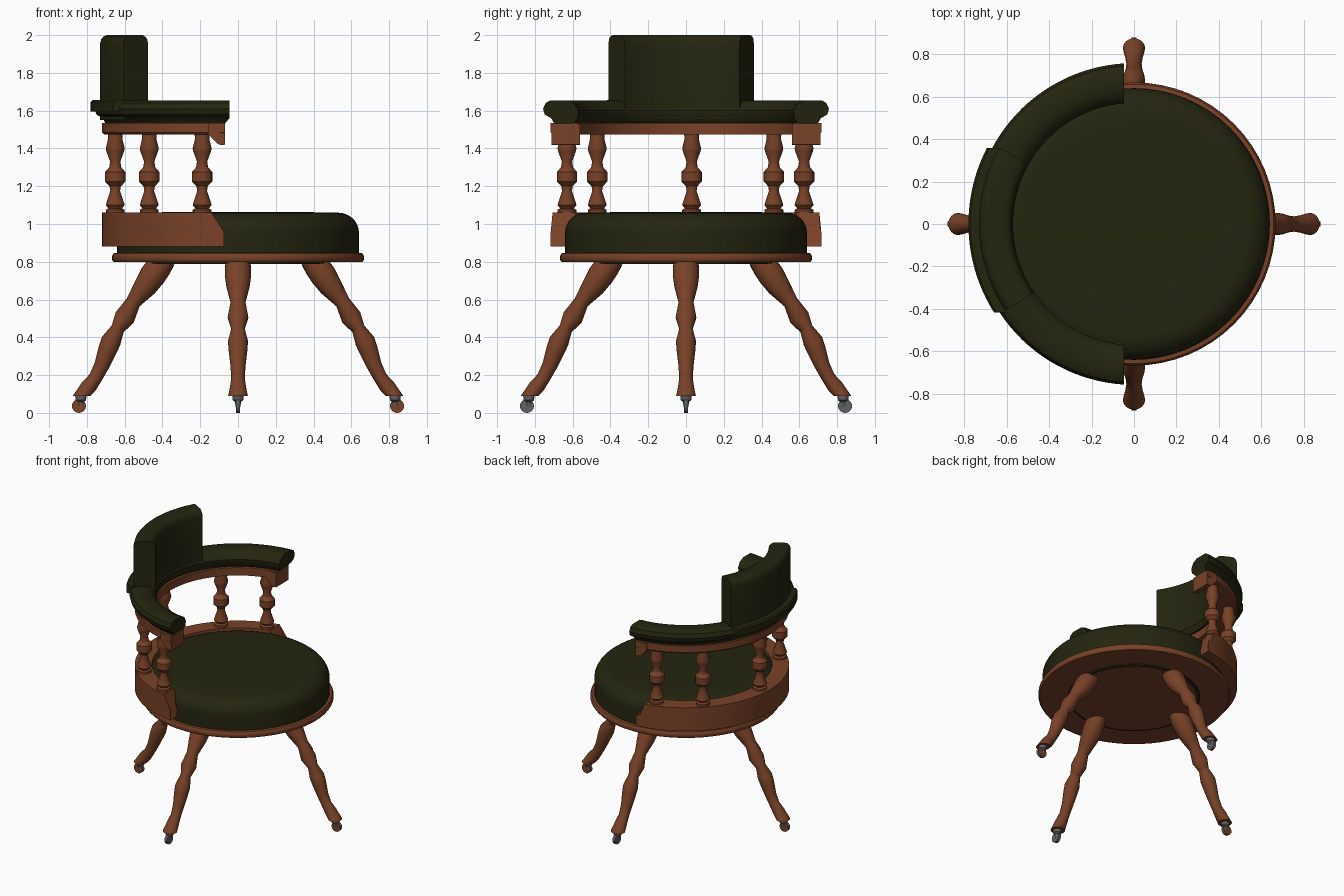
import bpy, bmesh, math
from mathutils import Vector, Matrix

if "Cube" in bpy.data.objects:
    bpy.data.objects.remove(bpy.data.objects["Cube"])


def material(name, col):
    m = bpy.data.materials.new(name)
    m.diffuse_color = (*col, 1)
    m.use_nodes = True
    m.node_tree.nodes["Principled BSDF"].inputs["Base Color"].default_value = m.diffuse_color
    return m


WOOD = material("reddish_wood", (0.19, 0.054, 0.021))
GREEN = material("dark_green_leather", (0.018, 0.018, 0.005))
METAL = material("grey_metal", (0.12, 0.12, 0.12))


def skin(name, rings, mats, matrix=None, angle=35):
    """Join equal closed rings into a capped, smooth shaded solid."""
    bm = bmesh.new()
    loops = [[bm.verts.new(p) for p in ring] for ring in rings]
    n = len(loops[0])
    for a, b in zip(loops, loops[1:]):
        for i in range(n):
            j = (i + 1) % n
            bm.faces.new((a[i], a[j], b[j], b[i]))
    bm.faces.new(loops[0])
    bm.faces.new(loops[-1])
    bmesh.ops.recalc_face_normals(bm, faces=bm.faces)
    me = bpy.data.meshes.new(name)
    bm.to_mesh(me)
    bm.free()
    for m in mats:
        me.materials.append(m)
    me.shade_smooth()
    me.set_sharp_from_angle(angle=math.radians(angle))
    ob = bpy.data.objects.new(name, me)
    bpy.context.collection.objects.link(ob)
    if matrix:
        ob.matrix_world = matrix
    return ob


def lathe(name, profile, mat, at=(0, 0, 0), n=64, angle=35):
    rings = [[(r * math.cos(t * math.tau / n), r * math.sin(t * math.tau / n), z)
              for t in range(n)] for r, z in profile]
    return skin(name, rings, [mat], Matrix.Translation(at), angle)


def sweep(name, profile, span, mat, n=56):
    """Sweep an (r, z) section round z; span(r, z) gives both end angles."""
    rings = []
    for k in range(n + 1):
        ring = []
        for r, z in profile:
            a, b = span(r, z)
            t = a + (b - a) * k / n
            ring.append((r * math.cos(t), r * math.sin(t), z))
        rings.append(ring)
    return skin(name, rings, [mat])


def cut_at_x(f):
    """End angles so that both ends finish at x = f(z)."""
    def span(r, z):
        a = math.acos(f(z) / r)
        return a, math.tau - a
    return span


# Seat: under disc, lining, moulded rim and cushion
lathe("seat_under_disc", [(0.44, 0.787), (0.44, 0.81)], WOOD)
lathe("seat_lining", [(0.46, 0.79), (0.46, 0.805)], GREEN)
lathe("seat_rim", [(0.63, 0.80), (0.66, 0.80), (0.667, 0.81), (0.667, 0.83),
                   (0.658, 0.845), (0.62, 0.85)], WOOD)
edge = [(0.53 + 0.11 * math.cos(t * math.pi / 16), 0.955 + 0.105 * math.sin(t * math.pi / 16))
        for t in range(9)]
lathe("seat_cushion", [(0.64, 0.84)] + edge + [(0.3, 1.064)], GREEN)

# Lower back rail with slanted ends
sweep("lower_back_rail",
      [(0.60, 0.88), (0.72, 0.88), (0.72, 0.96), (0.72, 1.06), (0.60, 1.06), (0.60, 0.96)],
      cut_at_x(lambda z: -0.14 if z > 1 else -0.075), WOOD)

# Turned spindles
spindle = [(0.05, 1.05), (0.05, 1.075), (0.036, 1.083), (0.05, 1.10), (0.046, 1.115),
           (0.026, 1.175), (0.03, 1.20), (0.054, 1.225), (0.054, 1.275), (0.032, 1.30),
           (0.027, 1.33), (0.047, 1.385), (0.05, 1.40), (0.038, 1.45), (0.04, 1.48)]
for i, (x, y) in enumerate([(-0.19, -0.63), (-0.47, -0.47), (-0.65, 0.03),
                            (-0.47, 0.465), (-0.19, 0.625)]):
    lathe(f"spindle_{i + 1}", spindle, WOOD, (x, y, 0), 20, 30)

# Arm rail with end blocks
sweep("arm_rail", [(0.575, 1.475), (0.71, 1.475), (0.72, 1.485), (0.72, 1.535), (0.575, 1.535)],
      cut_at_x(lambda z: -0.07), WOOD)
block = [(-0.16, 1.48), (-0.13, 1.445), (-0.11, 1.425), (-0.09, 1.417), (-0.068, 1.42),
         (-0.068, 1.53), (-0.16, 1.53)]
for side, y0, y1 in (("right", -0.712, -0.56), ("left", 0.56, 0.712)):
    skin("arm_block_" + side, [[(x, y, z) for x, z in block] for y in (y0, y1)], [WOOD])

# Padded arm
sweep("arm_pad",
      [(0.60, 1.53), (0.70, 1.53), (0.715, 1.56), (0.75, 1.58), (0.758, 1.61), (0.745, 1.64),
       (0.72, 1.655), (0.63, 1.655), (0.59, 1.635), (0.57, 1.60), (0.575, 1.56)],
      cut_at_x(lambda z: -0.07 if z < 1.55 else -0.046), GREEN)

# Upper back cushion and the ledge behind it
sweep("upper_back",
      [(0.575, 1.55), (0.73, 1.55), (0.73, 1.955), (0.724, 1.98), (0.71, 1.995), (0.69, 2.0),
       (0.61, 2.0), (0.59, 1.99), (0.58, 1.975), (0.575, 1.95)],
      lambda r, z: (math.radians(150.5), math.radians(214.2)), GREEN, 40)
sweep("back_ledge", [(0.70, 1.595), (0.78, 1.595), (0.78, 1.645), (0.77, 1.657), (0.70, 1.657)],
      lambda r, z: (math.pi - math.asin(0.357 / r), math.pi + math.asin(0.418 / r)), GREEN, 40)

# Splayed turned legs: (distance from centre, height, radius)
leg = [(0.385, 0.82, 0.06), (0.415, 0.78, 0.068), (0.45, 0.73, 0.07), (0.49, 0.67, 0.062),
       (0.525, 0.625, 0.05), (0.555, 0.585, 0.04), (0.60, 0.505, 0.055), (0.637, 0.445, 0.036),
       (0.672, 0.38, 0.053), (0.69, 0.335, 0.05), (0.722, 0.25, 0.04), (0.755, 0.185, 0.036),
       (0.79, 0.14, 0.042), (0.828, 0.09, 0.052)]
SIDES = 24
leg_rings = []
for i, (x, z, r) in enumerate(leg):
    a, b = leg[max(i - 1, 0)], leg[min(i + 1, len(leg) - 1)]
    d = Vector((b[0] - a[0], 0, b[1] - a[1])).normalized()
    u = Vector((-d.z, 0, d.x))
    if i == len(leg) - 1:
        u = Vector((0.9, 0, 0))          # level foot
    leg_rings.append([Vector((x, 0, z)) + u * r * math.cos(t * math.tau / SIDES)
                      + Vector((0, r * math.sin(t * math.tau / SIDES), 0))
                      for t in range(SIDES)])

# Caster wheel, turning in the plane of its leg
wheel = [[(0.842 + 0.037 * math.cos(t * math.tau / SIDES), y,
           0.037 + 0.037 * math.sin(t * math.tau / SIDES)) for t in range(SIDES)]
         for y in (-0.011, 0.011)]
for i, side in enumerate(("right", "back", "left", "front")):
    turn = Matrix.Rotation(i * math.pi / 2, 4, 'Z')
    skin(side + "_leg", leg_rings, [WOOD], turn, 28)
    w = skin(side + "_caster_wheel", wheel, [METAL, WOOD], turn)
    if i % 2 == 0:                       # two casters have wooden side faces
        for p in w.data.polygons:
            p.material_index = 1 if abs(p.normal.y) > 0.9 else 0
    lathe(side + "_caster_stem",
          [(0.013, 0.03), (0.016, 0.058), (0.028, 0.068), (0.03, 0.092)],
          METAL, turn @ Vector((0.832, 0, 0)), 16)
